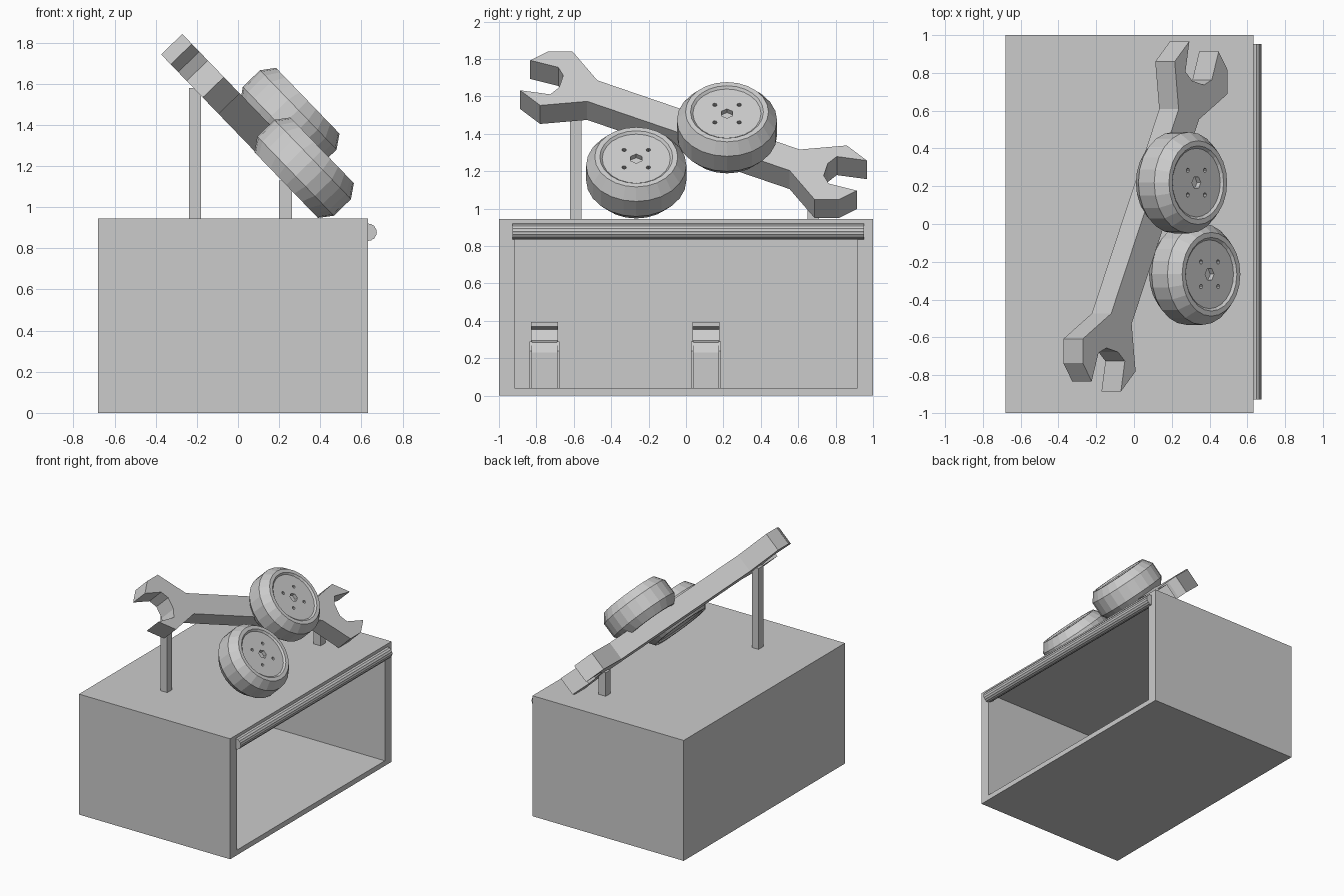
import bpy, bmesh
from math import cos, sin, pi, radians
from mathutils import Matrix, Vector

if "Cube" in bpy.data.objects:
    bpy.data.objects.remove(bpy.data.objects["Cube"])


def finish(name, bm):
    bmesh.ops.recalc_face_normals(bm, faces=bm.faces)
    me = bpy.data.meshes.new(name)
    bm.to_mesh(me)
    bm.free()
    ob = bpy.data.objects.new(name, me)
    bpy.context.collection.objects.link(ob)
    return ob


def frame(e1, e2, e3, origin):
    m = Matrix((e1, e2, e3)).transposed().to_4x4()
    m.translation = origin
    return m


def box(name, lo, hi):
    bm = bmesh.new()
    size = [b - a for a, b in zip(lo, hi)]
    mid = [(a + b) / 2 for a, b in zip(lo, hi)]
    bmesh.ops.create_cube(bm, size=1, matrix=Matrix.Translation(mid) @ Matrix.Diagonal((*size, 1)))
    return finish(name, bm)


def prism(name, pts, z0, z1, matrix):
    """Extrude a flat outline from z0 to z1 in a local frame."""
    bm = bmesh.new()
    a = [bm.verts.new(matrix @ Vector((x, y, z0))) for x, y in pts]
    b = [bm.verts.new(matrix @ Vector((x, y, z1))) for x, y in pts]
    bm.faces.new(a)
    bm.faces.new(b)
    for i in range(len(pts)):
        j = (i + 1) % len(pts)
        bm.faces.new((a[i], a[j], b[j], b[i]))
    return finish(name, bm)


def cut(ob, cutter):
    mod = ob.modifiers.new("cut", 'BOOLEAN')
    mod.operation = 'DIFFERENCE'
    mod.object = cutter
    cutter.hide_render = True
    cutter.hide_viewport = True


# Garage shell, open on the +x side
shell = box("garage_shell", (-0.68, -1, 0), (0.632, 1, 0.945))
cut(shell, box("garage_cutter", (-0.6, -0.918, 0.04), (0.8, 0.918, 0.905)))

# Rolled-up shutter above the opening, with shallow slat grooves
roll = []
for i in range(16):
    a = 2 * pi * i / 16
    roll.append((0.043 * cos(a), 0.043 * sin(a)))
    roll.append((0.041 * cos(a + pi / 16), 0.041 * sin(a + pi / 16)))
XZ = lambda o: frame((1, 0, 0), (0, 0, 1), (0, -1, 0), o)
prism("rolled_shutter", roll, -0.94, 0.94, XZ((0.632, 0.012, 0.878)))

# Arcade-style cabinets against the back wall
body = [(0, 0), (0.2, 0), (0.2, 0.19), (0.17, 0.245), (0.12, 0.255), (0.09, 0.315),
        (0.14, 0.33), (0.14, 0.355), (0, 0.355)]
side = [(0, 0), (0.21, 0), (0.21, 0.2), (0.17, 0.25), (0, 0.25)]
for n, y in enumerate((-0.757, 0.107)):
    m = XZ((-0.6, y, 0.04))
    prism(f"cabinet_body_{n}", body, -0.072, 0.072, m)
    for s in (-1, 1):
        prism(f"cabinet_side_{n}_{s}", side, s * 0.067, s * 0.08, m)

# Tilted sign frame: local x = world y, local y = up the slope, local z = outward
t = radians(44)
N, U, Y = Vector((cos(t), 0, sin(t))), Vector((-sin(t), 0, cos(t))), Vector((0, 1, 0))

# Double open-ended wrench: half outline repeated by half-turn symmetry
half = [(-0.514, 0.335), (-0.648, 0.551), (-0.777, 0.551), (-0.873, 0.484),
        (-0.723, 0.432), (-0.696, 0.372), (-0.718, 0.283), (-0.766, 0.231),
        (-0.927, 0.261), (-0.82, 0.149), (-0.568, 0.179)]
prism("wrench", half + [(-x, -y) for x, y in half], -0.143, 0,
      frame(Y, U, N, (0.112, 0.04, 1.445)))

# Sign posts
box("tall_post", (-0.238, -0.62, 0.94), (-0.18, -0.56, 1.58))
box("short_post", (0.2, 0.65, 0.94), (0.262, 0.71, 1.13))

# Wheels: chamfered tyre with shallow dished rim, bolt holes and hub hole
profile = [(0.182, -0.012), (0.195, 0), (0.222, 0), (0.268, -0.064), (0.268, -0.18),
           (0.222, -0.243), (0.195, -0.243), (0.182, -0.231)]
SEG = 24
for name, pos in (("lower_wheel", (0.409, -0.266, 1.276)), ("upper_wheel", (0.339, 0.219, 1.517))):
    m = frame(Y, U, N, pos)
    bm = bmesh.new()
    rings = [[bm.verts.new(m @ Vector((r * cos(2 * pi * i / SEG), r * sin(2 * pi * i / SEG), z)))
              for i in range(SEG)] for r, z in profile]
    bm.faces.new(rings[0])
    bm.faces.new(rings[-1])
    for a, b in zip(rings, rings[1:]):
        for i in range(SEG):
            j = (i + 1) % SEG
            bm.faces.new((a[i], a[j], b[j], b[i]))
    wheel = finish(name, bm)
    bm = bmesh.new()
    holes = [(0, 0, 0.034, 6)] + [(sx * 0.065, sy * 0.065, 0.012, 8) for sx in (-1, 1) for sy in (-1, 1)]
    for x, y, r, seg in holes:
        bmesh.ops.create_cone(bm, cap_ends=True, segments=seg, radius1=r, radius2=r, depth=0.08,
                              matrix=m @ Matrix.Translation((x, y, 0)))
    cut(wheel, finish(name + "_hole_cutter", bm))
